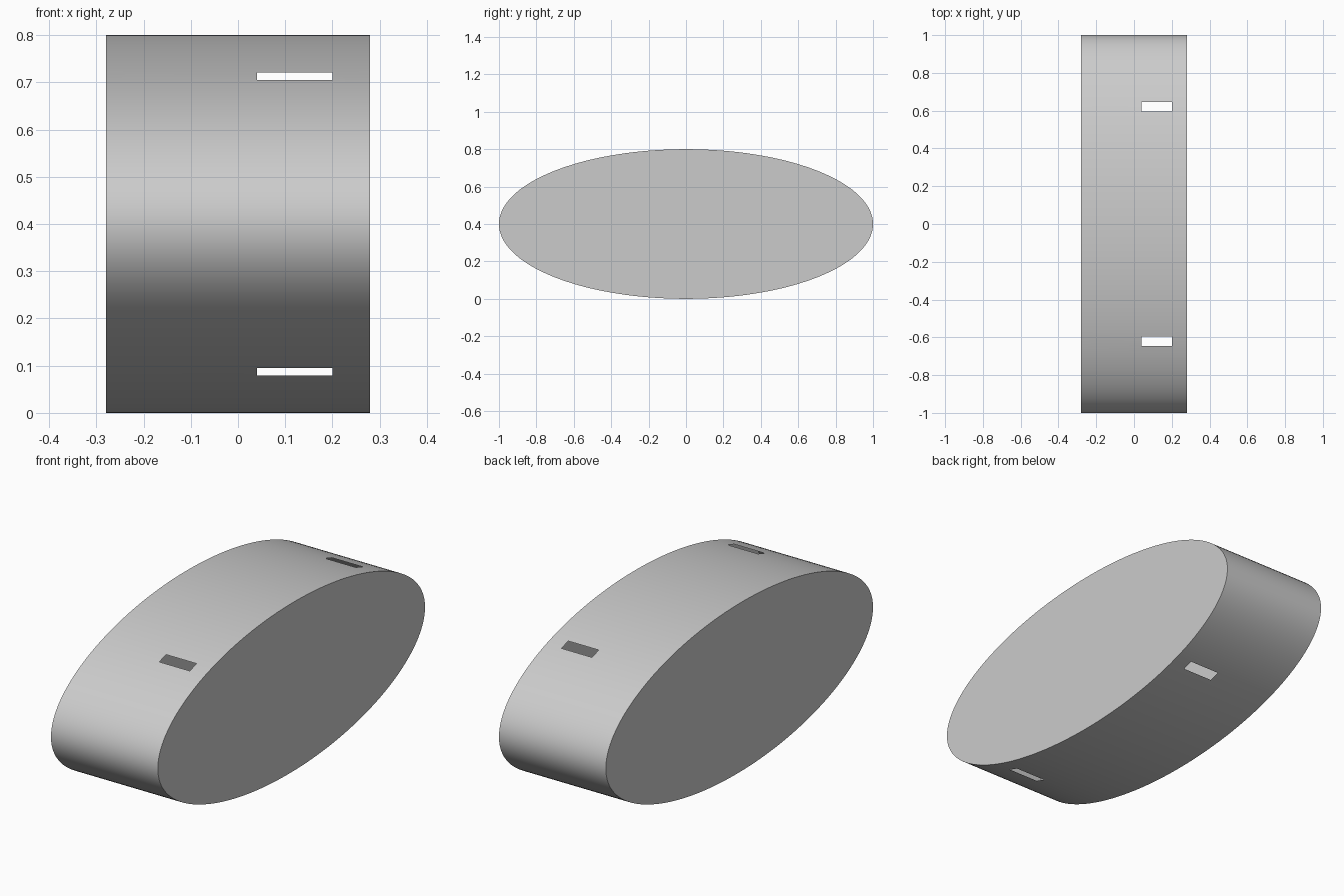
import bpy, bmesh, math

cube = bpy.data.objects.get("Cube")
if cube:
    bpy.data.objects.remove(cube, do_unlink=True)

# One plain grey
grey = bpy.data.materials.new("light_grey")
grey.use_nodes = True
colour = (0.6, 0.6, 0.6, 1.0)
grey.diffuse_color = colour
grey.node_tree.nodes["Principled BSDF"].inputs["Base Color"].default_value = colour

RADIUS_Y, RADIUS_Z = 1.0, 0.4
STATIONS = [-0.28, 0.04, 0.20, 0.28]      # cap, slot start, slot end, cap
SLOT = (49.75, 53.4)                      # slot span, degrees from the y axis
STEP = 2.5


def span(a, b):
    """Evenly spaced angles from a up to, but without, b."""
    n = max(1, round((b - a) / STEP))
    return [a + (b - a) * i / n for i in range(n)]


# Ellipse angles that land exactly on the edges of the four slots
lo, hi = SLOT
slots = [(lo, hi), (180 - hi, 180 - lo), (180 + lo, 180 + hi), (360 - hi, 360 - lo)]
breaks = [0] + [a for s in slots for a in s] + [180, 360]
breaks.sort()
angles = [t for a, b in zip(breaks, breaks[1:]) for t in span(a, b)]
count = len(angles)


def in_slot(i):
    return any(abs(angles[i] - s[0]) < 1e-6 for s in slots)


# Hollow elliptical drum: rings of vertices joined by a thin wall
bm = bmesh.new()
rings = [[bm.verts.new((x, RADIUS_Y * math.cos(math.radians(t)),
                        RADIUS_Z + RADIUS_Z * math.sin(math.radians(t))))
          for t in angles] for x in STATIONS]
for r, (near, far) in enumerate(zip(rings, rings[1:])):
    for i in range(count):
        if r == 1 and in_slot(i):
            continue                      # open slot through the wall
        j = (i + 1) % count
        bm.faces.new((near[i], near[j], far[j], far[i]))

# Flat end caps
bm.faces.new(rings[-1])
bm.faces.new(rings[0][::-1])

mesh = bpy.data.meshes.new("slotted_drum")
bm.to_mesh(mesh)
bm.free()
mesh.materials.append(grey)
drum = bpy.data.objects.new("slotted_drum", mesh)
bpy.context.collection.objects.link(drum)

# Smooth wall, sharp rims
bpy.ops.object.select_all(action='DESELECT')
drum.select_set(True)
bpy.context.view_layer.objects.active = drum
bpy.ops.object.shade_smooth_by_angle(angle=math.radians(30))
